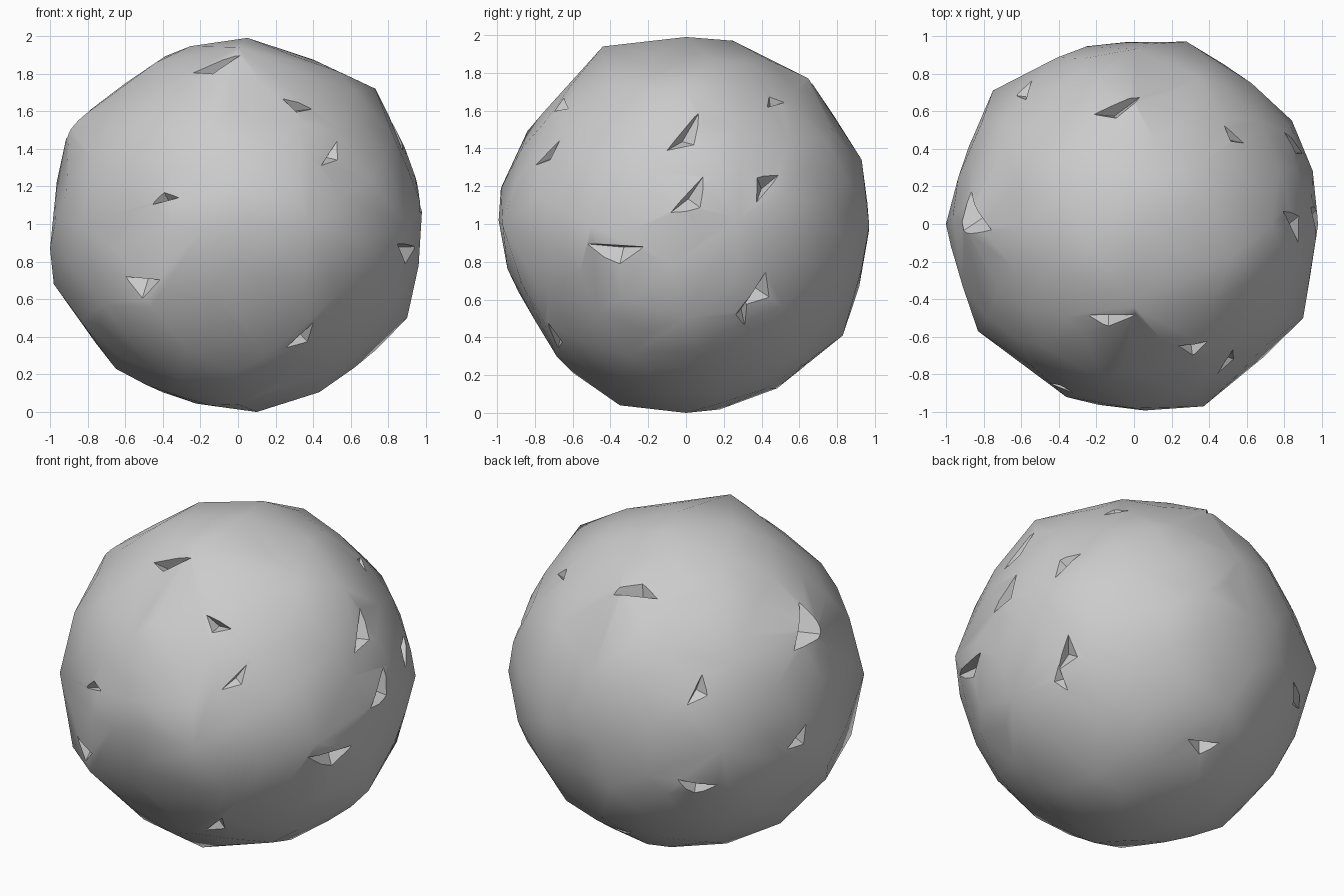
import bpy, bmesh, math, random
from mathutils import Vector

random.seed(11)
cube = bpy.data.objects.get("Cube")
if cube:
    bpy.data.objects.remove(cube, do_unlink=True)

# One grey stone colour
stone = bpy.data.materials.new("grey stone")
stone.use_nodes = True
GREY = (0.6, 0.6, 0.6, 1)
stone.diffuse_color = GREY
stone.node_tree.nodes["Principled BSDF"].inputs["Base Color"].default_value = GREY


def mesh_object(name, bm):
    bmesh.ops.recalc_face_normals(bm, faces=bm.faces)
    me = bpy.data.meshes.new(name)
    bm.to_mesh(me)
    bm.free()
    ob = bpy.data.objects.new(name, me)
    bpy.context.collection.objects.link(ob)
    return ob


# Main outline corners, measured from the centre
points = [Vector((x, 0, z)) for x, z in (
    (.05, 1), (.73, .73), (.98, .1), (.9, -.49), (.1, -.99),
    (-.65, -.76), (-.98, -.31), (-1, -.12), (-.9, .53))]
points += [Vector((0, y, z)) for y, z in (
    (-.44, .95), (.25, .98), (.65, .78), (.93, .35),
    (.83, -.58), (-.35, -.95), (-.8, -.5), (-.98, .2))]
points += [Vector((x, y, 0)) for x, y in (
    (.28, .97), (.84, .55), (.9, -.5), (.37, -.97),
    (-.36, -.92), (-.83, -.57), (-.75, .71))]
# Corners of the shelf low on the front
points += [Vector((-.72, -.6, -.42)), Vector((-.46, -.8, -.43))]

# Uneven points filling the rest of the ball, kept off the corners and the hollow under the shelf
corners = points[:]
HOLLOW = Vector((-.55, -.62, -.58))
COUNT = 200
for i in range(COUNT):
    z = 1 - (2 * i + 1) / COUNT
    a = i * math.pi * (3 - math.sqrt(5))
    r = math.sqrt(1 - z * z)
    p = Vector((r * math.cos(a), r * math.sin(a), z))
    p = (p + Vector([random.uniform(-.06, .06) for _ in range(3)])).normalized()
    if (p - HOLLOW).length > .27 and all((p - c).length > .17 for c in corners):
        points.append(p * random.uniform(.965, .995))

# Boulder: faceted hull around the points
bm = bmesh.new()
for p in points:
    bm.verts.new(p)
bmesh.ops.convex_hull(bm, input=bm.verts)
bmesh.ops.delete(bm, geom=[v for v in bm.verts if not v.link_faces], context='VERTS')
boulder = mesh_object("boulder", bm)


def add_chip(bm, out, across, up, heading):
    """Wedge-shaped chip whose deep edge lies beside one long side."""
    out = Vector(out).normalized()
    right = Vector((0, 0, 1)).cross(out).normalized()
    upward = out.cross(right)
    p = right * across + upward * up + out * math.sqrt(1 - across ** 2 - up ** 2)
    a = math.radians(heading)
    t = right * math.cos(a) + upward * math.sin(a)
    t = (t - p * t.dot(p)).normalized()
    s = p.cross(t)
    length = random.uniform(.26, .46)
    width = length * random.uniform(.28, .42)
    apex = p * .915 + s * width * .15
    rim = [p - t * length / 2, p + t * length / 2, p + s * width]
    v = [bm.verts.new(apex + (q - apex) * 1.6) for q in rim] + [bm.verts.new(apex)]
    for tri in ((v[0], v[1], v[2]), (v[0], v[3], v[1]), (v[1], v[3], v[2]), (v[2], v[3], v[0])):
        bm.faces.new(tri)


# Chips on each side: across, up, heading in degrees
bm = bmesh.new()
for chip in ((-.15, .86, 200), (.33, .68, 170), (.5, .41, 230), (-.4, .13, 10), (-.52, -.28, 185), (.33, -.6, 235)):
    add_chip(bm, (0, -1, 0), *chip)
for chip in ((-.04, .5, 235), (.45, .2, 45), (-.36, -.1, 180), (.37, -.34, 240)):
    add_chip(bm, (1, 0, 0), *chip)
for chip in ((-.12, .64, 200), (.56, .5, 150), (-.83, .08, 150)):
    add_chip(bm, (0, -.001, 1), *chip)
for chip in ((-.12, -.18, 240), (.5, -.48, 230), (-.1, -.7, 165)):
    add_chip(bm, (-.6, .6, .5), *chip)
for chip in ((-.34, 0, 110), (.45, -.4, 160), (-.7, .5, 240)):
    add_chip(bm, (.6, .6, -.5), *chip)
cutter = mesh_object("chip_cutter", bm)
cutter.hide_render = True

# Cut the chips out of the boulder
cut = boulder.modifiers.new("chips", 'BOOLEAN')
cut.operation = 'DIFFERENCE'
cut.solver = 'EXACT'
cut.use_self = True
cut.object = cutter
bpy.ops.object.select_all(action='DESELECT')
bpy.context.view_layer.objects.active = boulder
boulder.select_set(True)
bpy.ops.object.modifier_apply(modifier=cut.name)
bpy.data.objects.remove(cutter, do_unlink=True)

# Stand it on the ground, colour it and soften the shallow edges
low = min(v.co.z for v in boulder.data.vertices)
for v in boulder.data.vertices:
    v.co.z -= low
boulder.data.materials.clear()
boulder.data.materials.append(stone)
bpy.ops.object.shade_smooth_by_angle(angle=math.radians(30))
